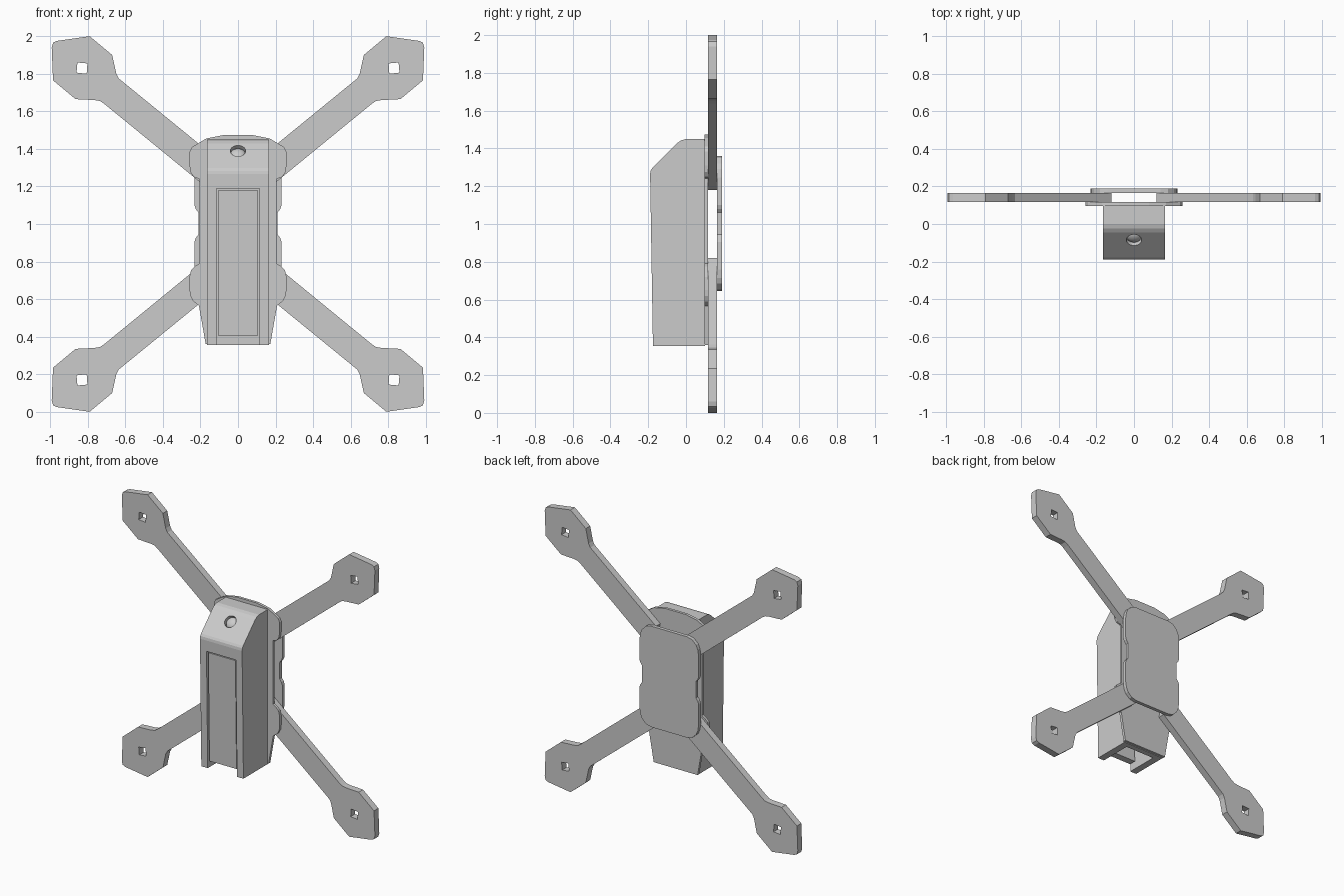
import bpy, bmesh, math
from mathutils import Vector

if "Cube" in bpy.data.objects:
    bpy.data.objects.remove(bpy.data.objects["Cube"])


def extrude(name, loops, a, b, axis="y"):
    """Fill flat outlines (later loops are holes) and extrude from a to b along an axis."""
    bm = bmesh.new()
    edges = []
    for loop in loops:
        vs = [bm.verts.new((u, a, z) if axis == "y" else (a, u, z)) for u, z in loop]
        edges += [bm.edges.new((v, vs[i - 1])) for i, v in enumerate(vs)]
    bmesh.ops.triangle_fill(bm, edges=edges, use_beauty=True)
    ext = bmesh.ops.extrude_face_region(bm, geom=bm.faces[:])
    shift = Vector((0, b - a, 0)) if axis == "y" else Vector((b - a, 0, 0))
    bmesh.ops.translate(bm, vec=shift,
                        verts=[g for g in ext["geom"] if isinstance(g, bmesh.types.BMVert)])
    bmesh.ops.recalc_face_normals(bm, faces=bm.faces[:])
    me = bpy.data.meshes.new(name)
    bm.to_mesh(me)
    bm.free()
    ob = bpy.data.objects.new(name, me)
    bpy.context.collection.objects.link(ob)
    return ob


def symmetric(half):
    """Close a right-hand half outline with its mirror image across x = 0."""
    return half + [(-x, z) for x, z in reversed(half)]


def box(x, z0, z1):
    return [(-x, z0), (x, z0), (x, z1), (-x, z1)]


def cut(target, cutter):
    cutter.hide_render = True
    mod = target.modifiers.new("cut", "BOOLEAN")
    mod.operation, mod.solver, mod.object = "DIFFERENCE", "EXACT", cutter
    bpy.context.view_layer.objects.active = target
    bpy.ops.object.modifier_apply(modifier=mod.name)
    bpy.data.objects.remove(cutter)


# Four arms with motor pads and square shaft holes
arm = [(0.12, 1.355), (0.635, 1.775), (0.648, 1.80), (0.67, 1.90), (0.79, 2.0),
       (0.965, 1.975), (0.985, 1.965), (0.992, 1.94), (0.985, 1.765), (0.865, 1.665),
       (0.765, 1.66), (0.735, 1.655), (0.71, 1.638), (0.15, 1.18)]
hole = [(0.802, 1.855), (0.855, 1.86), (0.86, 1.806), (0.806, 1.80)]
for sx, side in ((1, "right"), (-1, "left")):
    for sz, level in ((1, "upper"), (-1, "lower")):
        loops = [[(sx * x, 1 + sz * (z - 1)) for x, z in loop] for loop in (arm, hole)]
        extrude(f"arm_{level}_{side}", loops, 0.116, 0.165)

# Frame plate between body and arms
extrude("front_plate", [symmetric([
    (0.172, 0.36), (0.208, 0.565), (0.24, 0.59), (0.255, 0.62), (0.258, 0.65),
    (0.258, 0.72), (0.25, 0.755), (0.23, 0.775), (0.205, 0.79), (0.205, 1.24),
    (0.235, 1.25), (0.253, 1.275), (0.258, 1.31), (0.258, 1.385), (0.245, 1.41),
    (0.17, 1.455), (0.08, 1.473)])], 0.097, 0.116)

# Rounded rear cover plate with side notches
rear = [(0.14, 0.645), (0.18, 0.655), (0.212, 0.685), (0.225, 0.715), (0.232, 0.76),
        (0.232, 0.905), (0.225, 0.925), (0.21, 0.945)]
rear += [(x, 2.005 - z) for x, z in reversed(rear)]
extrude("rear_plate", [symmetric(rear)], 0.165, 0.19)

# Body shell with sloped nose
body = extrude("body", [[
    (0.1, 0.355), (-0.175, 0.355), (-0.19, 1.265), (-0.187, 1.283), (-0.178, 1.297),
    (-0.045, 1.43), (-0.025, 1.443), (0.0, 1.45), (0.1, 1.45)]], -0.165, 0.165, "x")
cut(body, extrude("channel_cutter", [box(0.115, 0.3, 1.188)], -0.3, 0.06))

# Camera opening and lens set into the slope
centre, normal = Vector((0, -0.0855, 1.3895)), Vector((0, -1, 1)).normalized()
turn = normal.to_track_quat("Z", "Y").to_euler()
bpy.ops.mesh.primitive_cylinder_add(vertices=32, radius=0.041, depth=0.06,
                                    location=centre, rotation=turn)
cut(body, bpy.context.object)
bpy.ops.mesh.primitive_uv_sphere_add(segments=32, ring_count=16, radius=0.041,
                                     location=centre - normal * 0.03, rotation=turn)
lens = bpy.context.object
lens.name = "camera_lens"
lens.scale = (1, 1, 0.6)
bpy.ops.object.shade_smooth_by_angle(angle=math.radians(40))

# Front panel filling the channel, leaning with the front face
panel = extrude("front_panel", [[
    (-0.168, 0.405), (-0.181, 1.178), (-0.131, 1.178), (-0.118, 0.405)]], -0.106, 0.106, "x")
